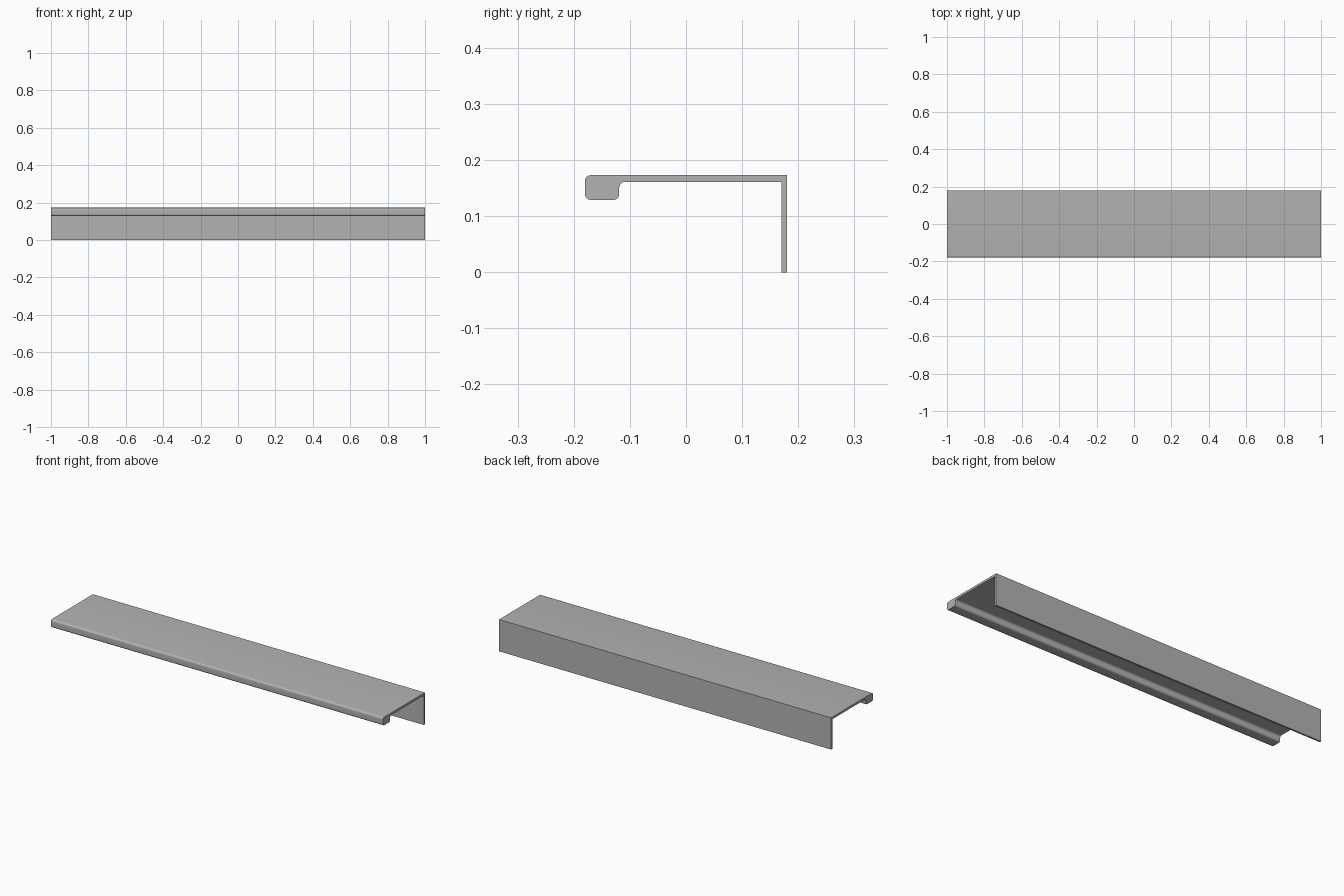
import bpy, bmesh, math

if "Cube" in bpy.data.objects:
    bpy.data.objects.remove(bpy.data.objects["Cube"])

HALF_LENGTH = 1.0

# Brushed grey metal
metal = bpy.data.materials.new("grey metal")
metal.diffuse_color = (0.45, 0.45, 0.45, 1)
metal.use_nodes = True
metal.node_tree.nodes["Principled BSDF"].inputs["Base Color"].default_value = metal.diffuse_color


def arc(cy, cz, r, start, end, steps=6):
    """Points of a rounded corner in the y-z plane, angles in degrees."""
    pts = []
    for i in range(steps + 1):
        a = math.radians(start + (end - start) * i / steps)
        pts.append((cy + r * math.cos(a), cz + r * math.sin(a)))
    return pts


# Cross-section: back flange, top plate and rounded grip lip
FRONT, BACK, TOP = -0.18, 0.18, 0.173
UNDER, INNER = 0.161, 0.17
LIP_BACK, LIP_BOTTOM = -0.119, 0.129
R = 0.01
profile = [(INNER, 0), (BACK, 0), (BACK, TOP)]
profile += arc(FRONT + R, TOP - R, R, 90, 180)
profile += arc(FRONT + R, LIP_BOTTOM + R, R, 180, 270)
profile += arc(LIP_BACK - R, LIP_BOTTOM + R, R, 270, 360)
profile += arc(LIP_BACK + R, UNDER - R, R, 180, 90)
profile += [(INNER, UNDER)]

# Extrude the section along the full length of the handle
bm = bmesh.new()
section = bm.faces.new([bm.verts.new((-HALF_LENGTH, y, z)) for y, z in profile])
extruded = bmesh.ops.extrude_face_region(bm, geom=[section], use_keep_orig=True)
moved = [g for g in extruded["geom"] if isinstance(g, bmesh.types.BMVert)]
bmesh.ops.translate(bm, verts=moved, vec=(2 * HALF_LENGTH, 0, 0))
bmesh.ops.recalc_face_normals(bm, faces=bm.faces[:])

mesh = bpy.data.meshes.new("edge_pull_handle")
bm.to_mesh(mesh)
bm.free()
mesh.materials.append(metal)
handle = bpy.data.objects.new("edge_pull_handle", mesh)
bpy.context.collection.objects.link(handle)

# Smooth the rounded corners, keep the square edges sharp
bpy.context.view_layer.objects.active = handle
handle.select_set(True)
bpy.ops.object.shade_smooth_by_angle(angle=math.radians(30))
